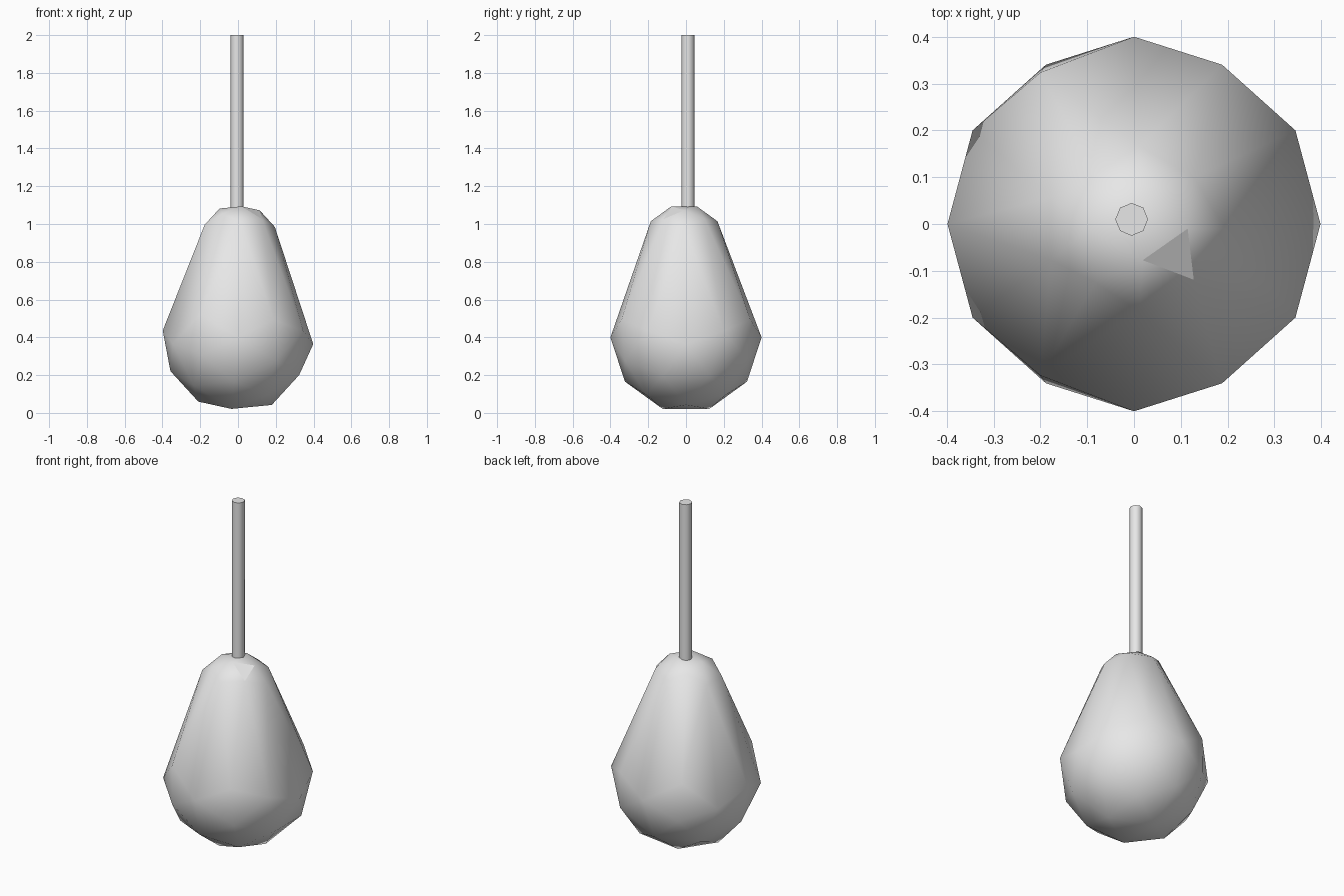
import bpy, bmesh, math
from mathutils import Matrix, Vector

if "Cube" in bpy.data.objects:
    bpy.data.objects.remove(bpy.data.objects["Cube"], do_unlink=True)

# Single plain grey material
grey = bpy.data.materials.new("plain_grey")
grey.use_nodes = True
colour = (0.8, 0.8, 0.8, 1)
grey.diffuse_color = colour
grey.node_tree.nodes["Principled BSDF"].inputs["Base Color"].default_value = colour

RADIUS = 0.4       # round lower half of the body
CAP_SCALE = 0.545  # the upper rings shrink by this much
CAP_TOP = 1.105    # height of the shrunken cap
CAP_SHIFT = -0.01  # the cap leans slightly forward


def add_body():
    """Low-poly ball whose cap is shrunk and pulled up into a pear shape."""
    bm = bmesh.new()
    # Tilt the ball so that an edge midpoint becomes the pole
    tilt = Matrix.Rotation(math.atan(2 / (1 + math.sqrt(5))), 4, "Y")
    bmesh.ops.create_icosphere(bm, subdivisions=2, radius=RADIUS, matrix=tilt)

    # Smooth everywhere except one facet beside the pole
    facet_direction = Vector((0.28, -0.17, 0.89))
    facet = max(bm.faces, key=lambda f: f.calc_center_median().normalized().dot(facet_direction))
    for face in bm.faces:
        face.smooth = face is not facet

    for v in bm.verts:
        if v.co.z > 0.4 * RADIUS:
            below_top = RADIUS - v.co.z
            v.co *= CAP_SCALE
            v.co.y += CAP_SHIFT
            v.co.z = CAP_TOP - CAP_SCALE * below_top
        else:
            v.co.z += RADIUS

    mesh = bpy.data.meshes.new("body")
    bm.to_mesh(mesh)
    bm.free()
    body = bpy.data.objects.new("body", mesh)
    bpy.context.collection.objects.link(body)
    mesh.materials.append(grey)


def add_stem(bottom, top):
    """Eight-sided rod standing on the cap."""
    bpy.ops.mesh.primitive_cylinder_add(
        vertices=8, radius=0.035, depth=top - bottom,
        location=(-0.005, 0.01, (top + bottom) / 2))
    stem = bpy.context.object
    stem.name = "stem"
    stem.data.materials.append(grey)
    bpy.ops.object.shade_smooth_by_angle(angle=math.radians(50))


add_body()
add_stem(1.06, 2.0)
